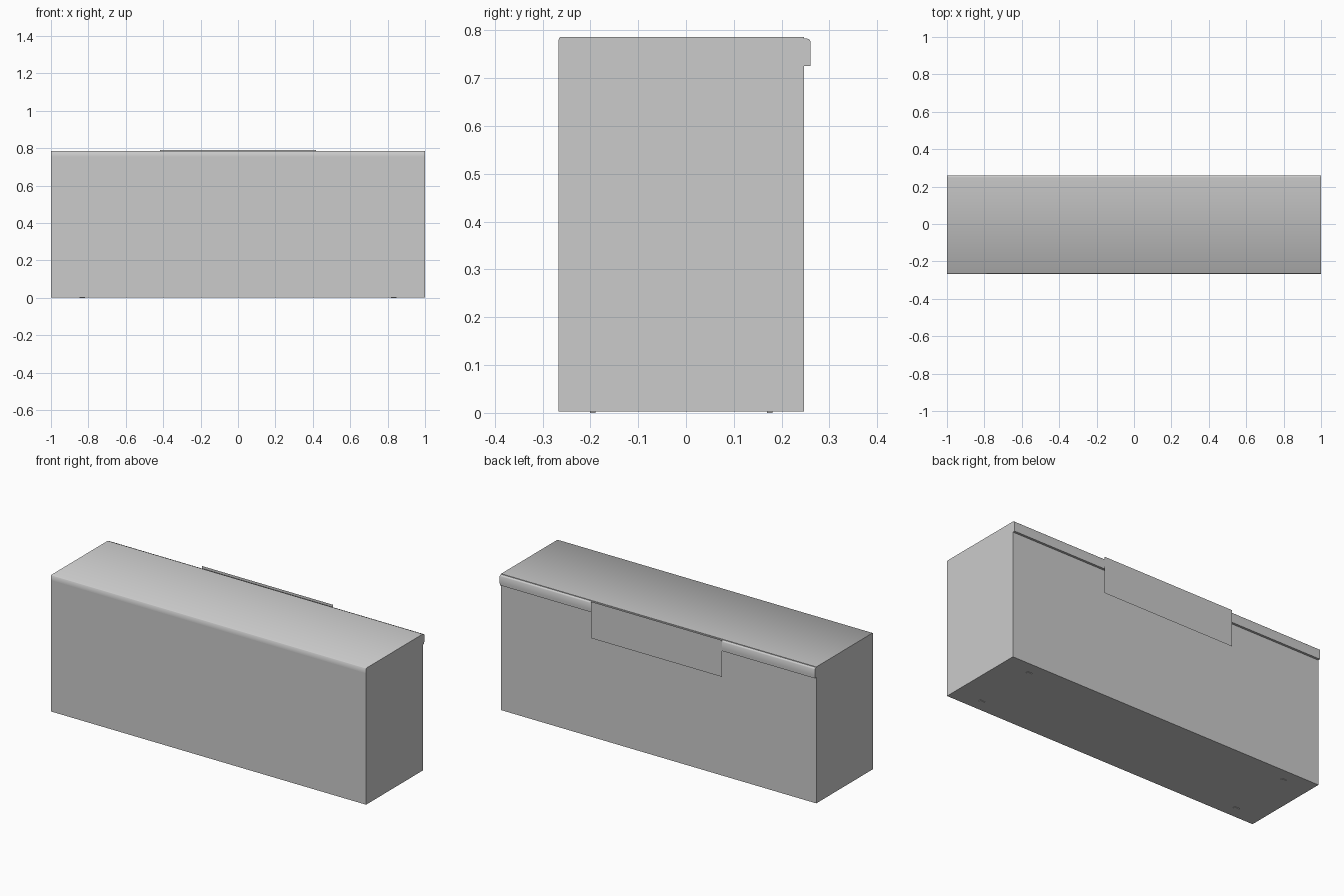
import bpy, bmesh
from math import radians

if "Cube" in bpy.data.objects:
    bpy.data.objects.remove(bpy.data.objects["Cube"])


def mesh_object(name, bm, smooth=False):
    bmesh.ops.recalc_face_normals(bm, faces=bm.faces)
    mesh = bpy.data.meshes.new(name)
    bm.to_mesh(mesh)
    bm.free()
    obj = bpy.data.objects.new(name, mesh)
    bpy.context.collection.objects.link(obj)
    if smooth:
        bpy.ops.object.select_all(action='DESELECT')
        obj.select_set(True)
        bpy.context.view_layer.objects.active = obj
        bpy.ops.object.shade_smooth_by_angle(angle=radians(50))
    return obj


def extrude_profile(name, points, half_width, smooth=False):
    """Extrude a closed (y, z) profile along x, centred on x = 0."""
    bm = bmesh.new()
    face = bm.faces.new([bm.verts.new((-half_width, y, z)) for y, z in points])
    ext = bmesh.ops.extrude_face_region(bm, geom=[face])
    verts = [v for v in ext["geom"] if isinstance(v, bmesh.types.BMVert)]
    bmesh.ops.translate(bm, verts=verts, vec=(2 * half_width, 0, 0))
    return mesh_object(name, bm, smooth)


# Cabinet body
extrude_profile("cabinet_body", [(-0.267, 0.003), (0.247, 0.003),
                                 (0.247, 0.757), (-0.267, 0.757)], 1.0)

# Lid with softened front edge
extrude_profile("lid", [(-0.267, 0.757), (0.247, 0.757), (0.247, 0.786),
                        (-0.263, 0.786), (-0.266, 0.783)], 1.0, True)

# Rounded lip along the top of the back
extrude_profile("back_lip", [(0.247, 0.725), (0.260, 0.725), (0.2605, 0.740),
                             (0.2605, 0.777), (0.258, 0.781),
                             (0.252, 0.783), (0.247, 0.783)], 1.0, True)

# Thin plate hanging over the middle of the back lip
bm = bmesh.new()
bm.faces.new([bm.verts.new((x, 0.267, z)) for x, z in
              [(-0.417, 0.58), (0.417, 0.58), (0.417, 0.79), (-0.417, 0.79)]])
mesh_object("back_plate", bm)

# Small feet
for x in (-0.833, 0.833):
    for y in (-0.195, 0.175):
        bpy.ops.mesh.primitive_cube_add(size=1, location=(x, y, 0.002))
        foot = bpy.context.object
        foot.name = "foot"
        foot.scale = (0.03, 0.012, 0.004)
